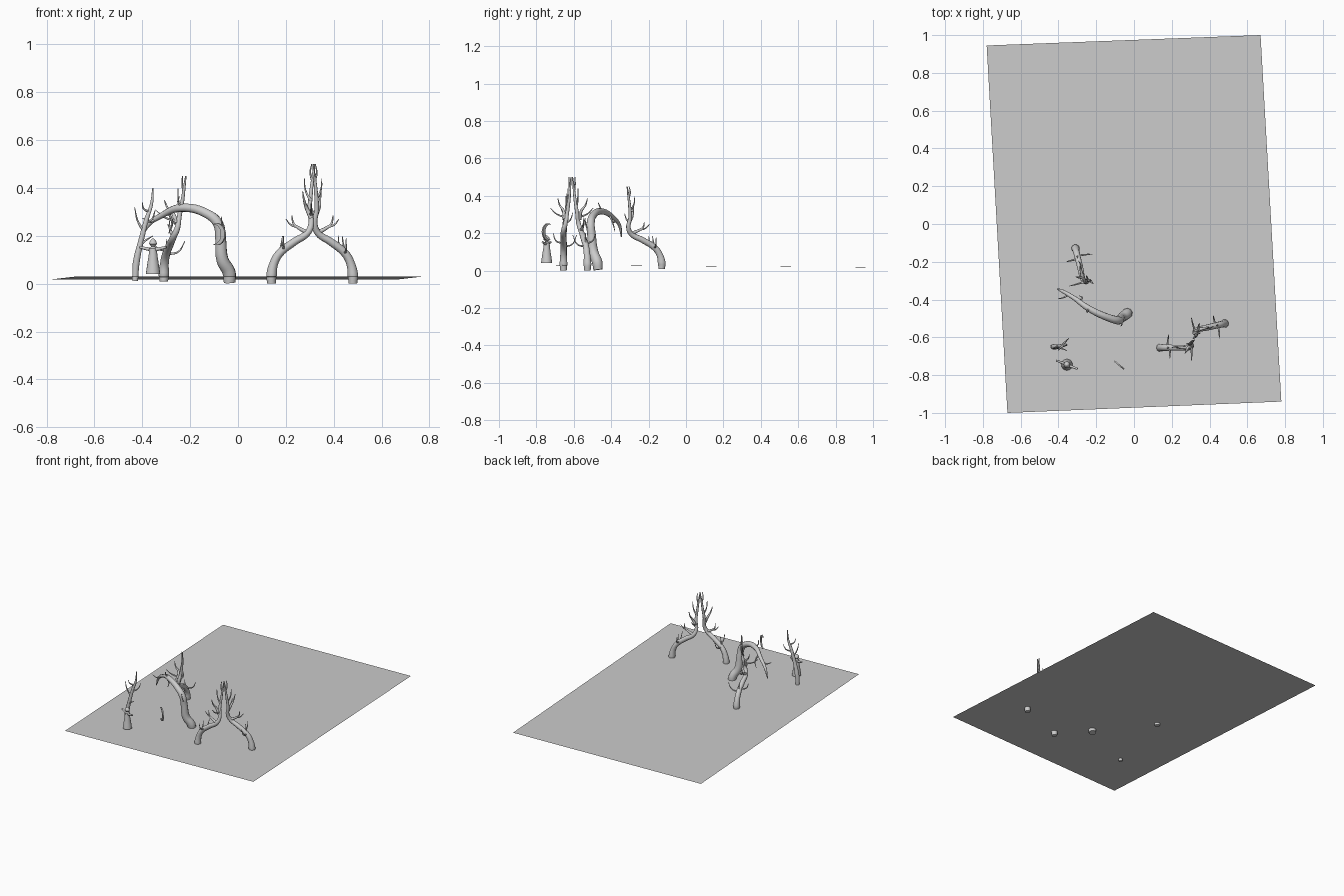
import bpy, bmesh, math
from mathutils import Vector, Matrix

if "Cube" in bpy.data.objects:
    bpy.data.objects.remove(bpy.data.objects["Cube"])


def smooth(obj, angle=40):
    bpy.ops.object.select_all(action='DESELECT')
    obj.select_set(True)
    bpy.context.view_layer.objects.active = obj
    bpy.ops.object.shade_smooth_by_angle(angle=math.radians(angle))


def mesh_object(name, bm):
    me = bpy.data.meshes.new(name)
    bm.normal_update()
    bm.to_mesh(me)
    bm.free()
    obj = bpy.data.objects.new(name, me)
    bpy.context.collection.objects.link(obj)
    return obj


def branches(name, paths, place):
    """Tapered tubes: each path is (points, radii at start / middle... / end)."""
    cu = bpy.data.curves.new(name, 'CURVE')
    cu.dimensions = '3D'
    cu.bevel_depth = 1.0
    cu.bevel_resolution = 3
    cu.resolution_u = 6
    cu.use_fill_caps = True
    for pts, radii in paths:
        sp = cu.splines.new('BEZIER')
        sp.bezier_points.add(len(pts) - 1)
        for i, (bp, p) in enumerate(zip(sp.bezier_points, pts)):
            bp.co = place(Vector(p))
            bp.handle_left_type = bp.handle_right_type = 'AUTO'
            if len(radii) == len(pts):
                bp.radius = radii[i]
            else:
                t = i / (len(pts) - 1)
                bp.radius = radii[0] * (1 - t) + radii[-1] * t
    obj = bpy.data.objects.new(name, cu)
    bpy.context.collection.objects.link(obj)
    bpy.ops.object.select_all(action='DESELECT')
    obj.select_set(True)
    bpy.context.view_layer.objects.active = obj
    bpy.ops.object.convert(target='MESH')
    obj = bpy.context.view_layer.objects.active
    smooth(obj, 50)
    return obj


TWIG = (.006, .0015)
LIMB = (.010, .002)

# Ground sheet, a single slightly tilted face
bm = bmesh.new()
bm.faces.new([bm.verts.new(c) for c in (
    (-.67, -1, .031), (.78, -.94, .031), (.67, 1, .018), (-.78, .945, .018))])
mesh_object("ground_sheet", bm)

# Crooked tree in local space: x = leaning direction, y = sideways, z = up
crooked = [
    ([(0, 0, 0), (0, 0, .035), (.01, 0, .085), (.032, 0, .125), (.095, 0, .175),
      (.15, 0, .212), (.166, .01, .25), (.16, .02, .31), (.165, .03, .38),
      (.172, .035, .44), (.18, .04, .5)],
     (.018, .022, .018, .017, .016, .014, .012, .010, .008, .006, .003)),
    ([(.03, 0, .12), (.04, 0, .16), (.046, 0, .20)], TWIG),
    ([(.035, 0, .13), (.04, .045, .14), (.045, .07, .19)], TWIG),
    ([(.05, 0, .145), (.05, -.04, .16), (.05, -.055, .2)], TWIG),
    ([(.155, 0, .212), (.115, 0, .232), (.093, 0, .25), (.085, 0, .285)], LIMB),
    ([(.105, 0, .238), (.08, .005, .247), (.06, 0, .27)], TWIG),
    ([(.165, .005, .275), (.145, 0, .32), (.136, -.02, .35), (.13, -.03, .385)], LIMB),
    ([(.163, .01, .285), (.165, -.04, .305), (.165, -.07, .335)], TWIG),
    ([(.163, .02, .35), (.148, .02, .375), (.14, .02, .4), (.138, .02, .44)], TWIG),
    ([(.17, .033, .43), (.162, .03, .465), (.168, .03, .5)], (.005, .002)),
]


def crooked_tree(name, base, angle, wide=1, tall=1):
    m = (Matrix.Translation(base) @ Matrix.Rotation(math.radians(angle), 4, 'Z')
         @ Matrix.Diagonal((wide, wide, tall, 1)))
    branches(name, crooked, lambda p: m @ p)


crooked_tree("left_gate_tree", (.14, -.655, 0), 0)
crooked_tree("right_gate_tree", (.48, -.527, 0), 193)
crooked_tree("back_tree", (-.31, -.13, .01), -76, 1.12, .88)


def same(p):
    return p


# Large tree bent over into an arch
branches("arch_tree", [
    ([(-.035, -.47, .005), (-.037, -.475, .045), (-.065, -.495, .10),
      (-.073, -.505, .19), (-.083, -.51, .25), (-.125, -.5, .29), (-.235, -.45, .317),
      (-.32, -.39, .285), (-.38, -.355, .24), (-.405, -.345, .18)],
     (.025, .028, .026, .023, .022, .020, .017, .012, .009, .003)),
    ([(-.23, -.45, .32), (-.25, -.46, .34), (-.245, -.47, .365)], TWIG),
    ([(-.29, -.41, .3), (-.275, -.39, .25), (-.29, -.38, .21)], TWIG),
    ([(-.07, -.5, .2), (-.065, -.53, .23), (-.07, -.54, .28)], TWIG),
    ([(-.35, -.375, .265), (-.375, -.39, .26), (-.40, -.395, .275)], TWIG),
], same)

# Thin tree behind the robed figure
branches("thin_tree", [
    ([(-.43, -.65, .012), (-.425, -.65, .09), (-.405, -.65, .18), (-.382, -.645, .27),
      (-.362, -.64, .33), (-.355, -.64, .4)], (.013, .015, .012, .010, .007, .003)),
    ([(-.395, -.648, .22), (-.42, -.655, .265), (-.432, -.66, .32)], TWIG),
    ([(-.385, -.646, .255), (-.36, -.62, .27), (-.345, -.605, .31)], TWIG),
    ([(-.412, -.65, .16), (-.38, -.66, .185), (-.355, -.67, .2)], TWIG),
    ([(-.37, -.64, .3), (-.395, -.66, .315), (-.40, -.67, .34)], TWIG),
], same)

# Robed figure: turned body, head and cap, with outstretched sleeves
profile = [(0, .04), (.030, .04), (.026, .07), (.018, .12), (.016, .148), (.008, .156),
           (.012, .162), (.017, .166), (.014, .176), (.007, .186), (0, .19)]
bm = bmesh.new()
verts = [bm.verts.new((r, 0, z)) for r, z in profile]
edges = [bm.edges.new(e) for e in zip(verts, verts[1:])]
bmesh.ops.spin(bm, geom=verts + edges, cent=(0, 0, 0), axis=(0, 0, 1),
               angle=math.tau, steps=16)
bmesh.ops.remove_doubles(bm, verts=bm.verts, dist=.0001)
bmesh.ops.recalc_face_normals(bm, faces=bm.faces)
robe = mesh_object("robed_body", bm)
robe.location = (-.355, -.745, 0)
smooth(robe)
branches("sleeves", [
    ([(s * .008, s * -.004, .142), (s * .035, s * -.014, .148), (s * .056, s * -.022, .153)],
     (.008, .005)) for s in (-1, 1)
], lambda p: p + Vector((-.355, -.745, 0)))

# Floating crescent, opening to the left
bm = bmesh.new()
R, n = .046, 14
outer = [(R * math.cos(a) , R * math.sin(a)) for a in
         (math.radians(-118 + 236 * i / n) for i in range(n + 1))]
inner = []
for x, z in outer[1:-1]:
    t = 1 - (z / R) ** 2
    a = math.atan2(z, x) / math.radians(118)
    k = .022 * math.cos(a * math.pi / 2)
    length = math.hypot(x, z)
    inner.append((x * (1 - k / length), z * (1 - k / length)))
front = [bm.verts.new((x, -.004, z)) for x, z in outer + inner[::-1]]
face = bm.faces.new(front)
ext = bmesh.ops.extrude_face_region(bm, geom=[face])
bmesh.ops.translate(bm, vec=(0, .008, 0),
                    verts=[v for v in ext['geom'] if isinstance(v, bmesh.types.BMVert)])
bmesh.ops.recalc_face_normals(bm, faces=bm.faces)
moon = mesh_object("crescent", bm)
moon.location = (-.088, -.739, .207)
moon.rotation_euler = (0, 0, math.radians(-40))
